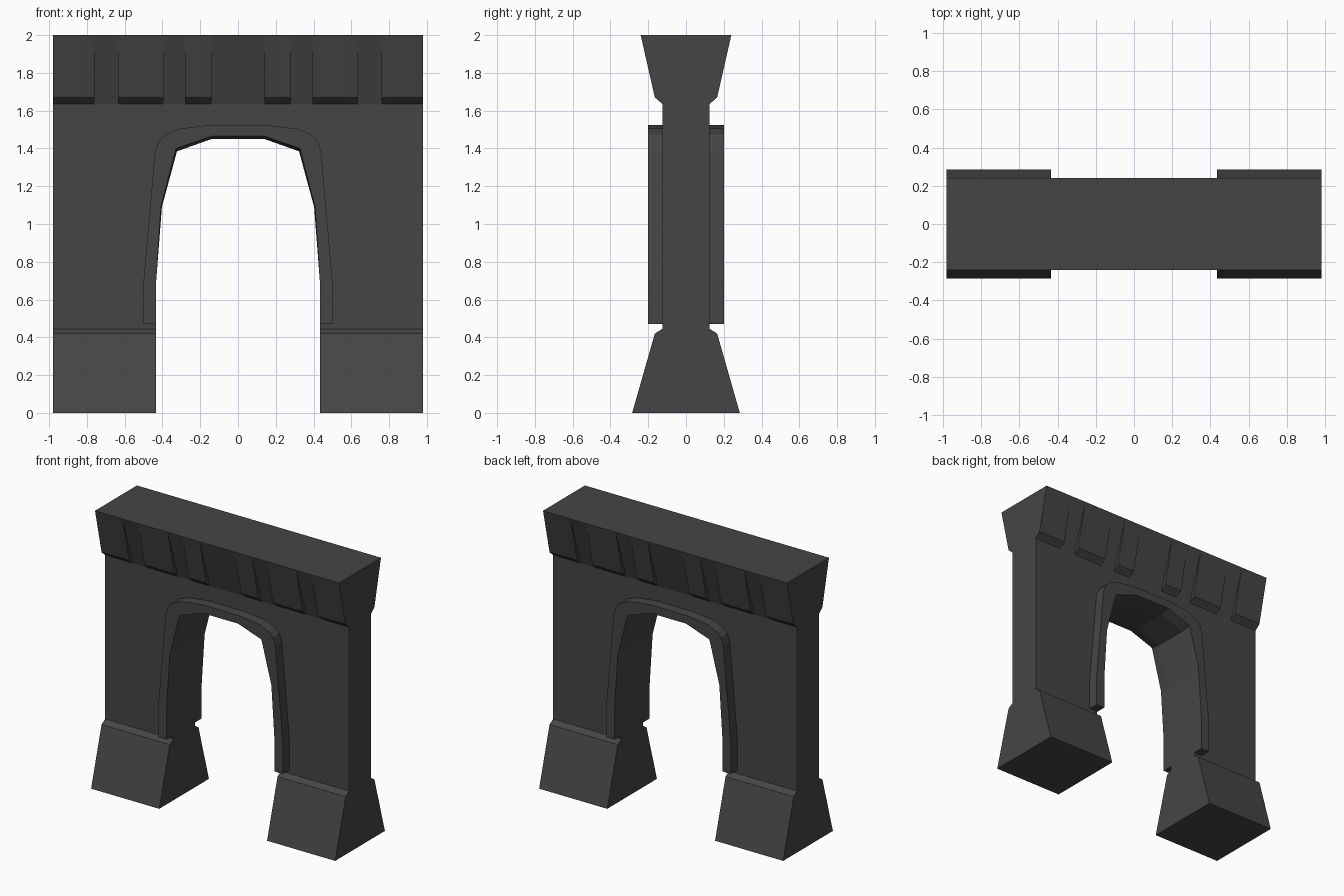
import bpy, bmesh

if "Cube" in bpy.data.objects:
    bpy.data.objects.remove(bpy.data.objects["Cube"])

stone = bpy.data.materials.new("dark_stone")
stone.diffuse_color = (0.06, 0.06, 0.06, 1)
stone.use_nodes = True
stone.node_tree.nodes["Principled BSDF"].inputs["Base Color"].default_value = stone.diffuse_color


def loft(name, sections, mirror=None):
    """Skin a closed solid through matching rings of 3D points."""
    bm = bmesh.new()
    rings = [[bm.verts.new(p) for p in s] for s in sections]
    n = len(rings[0])
    for a, b in zip(rings, rings[1:]):
        for i in range(n):
            j = (i + 1) % n
            bm.faces.new((a[i], a[j], b[j], b[i]))
    bm.faces.new(rings[0][::-1])
    bm.faces.new(rings[-1])
    bmesh.ops.remove_doubles(bm, verts=bm.verts, dist=1e-5)
    bmesh.ops.dissolve_degenerate(bm, edges=bm.edges, dist=1e-5)
    bmesh.ops.recalc_face_normals(bm, faces=bm.faces)
    mesh = bpy.data.meshes.new(name)
    bm.to_mesh(mesh)
    bm.free()
    mesh.materials.append(stone)
    obj = bpy.data.objects.new(name, mesh)
    bpy.context.collection.objects.link(obj)
    if mirror:
        mod = obj.modifiers.new("mirror", 'MIRROR')
        mod.use_axis = (mirror == 'X', mirror == 'Y', False)
        mod.use_mirror_merge = False
    return obj


def both(half):
    """Right half of an outline, bottom to top, completed to the left."""
    return half + [(-u, v) for u, v in reversed(half)]


def at_y(pts, y):
    return [(x, y, z) for x, z in pts]


def at_x(pts, x):
    return [(x, y, z) for y, z in pts]


# Wall with the arched opening
opening = [(0.433, 0.70), (0.403, 1.09), (0.323, 1.385), (0.14, 1.45)]
wall = both([(0.433, 0.445)] + opening)
wall += [(-0.98, 0.445), (-0.98, 1.635), (0.98, 1.635), (0.98, 0.445)]
loft("arch_wall", [at_y(wall, -0.125), at_y(wall, 0.125)])

# Raised arch trim on both faces, its inner edge flaring outward slightly
outer = both([(0.50, 0.47), (0.50, 0.70), (0.44, 1.38), (0.42, 1.44),
              (0.385, 1.475), (0.31, 1.505), (0.14, 1.525)])
flare = [(0.433, 0.47), (0.433, 0.70), (0.408, 1.09), (0.328, 1.40), (0.14, 1.465)]
inner_back = both([(0.433, 0.47)] + opening)[::-1]
inner_front = both(flare)[::-1]
loft("arch_trim", [at_y(outer + inner_back, -0.125),
                   at_y(outer + inner_front, -0.20)], mirror='Y')

# Sloped feet
foot = both([(0.285, 0), (0.165, 0.42), (0.125, 0.445)])
loft("foot", [at_x(foot, 0.433), at_x(foot, 0.98)], mirror='X')

# Flared cornice: proud blocks alternate with recessed sloping panels
proud = both([(0.125, 1.635), (0.165, 1.67), (0.24, 2.0)])
recess = both([(0.125, 1.635), (0.136, 1.67), (0.24, 2.0)])
breaks = [-0.98, -0.76, -0.635, -0.395, -0.28, -0.14,
          0.14, 0.28, 0.395, 0.635, 0.76, 0.98]
sections = []
for k, (x0, x1) in enumerate(zip(breaks, breaks[1:])):
    profile = recess if k % 2 else proud
    sections += [at_x(profile, x0), at_x(profile, x1)]
loft("cornice", sections)
